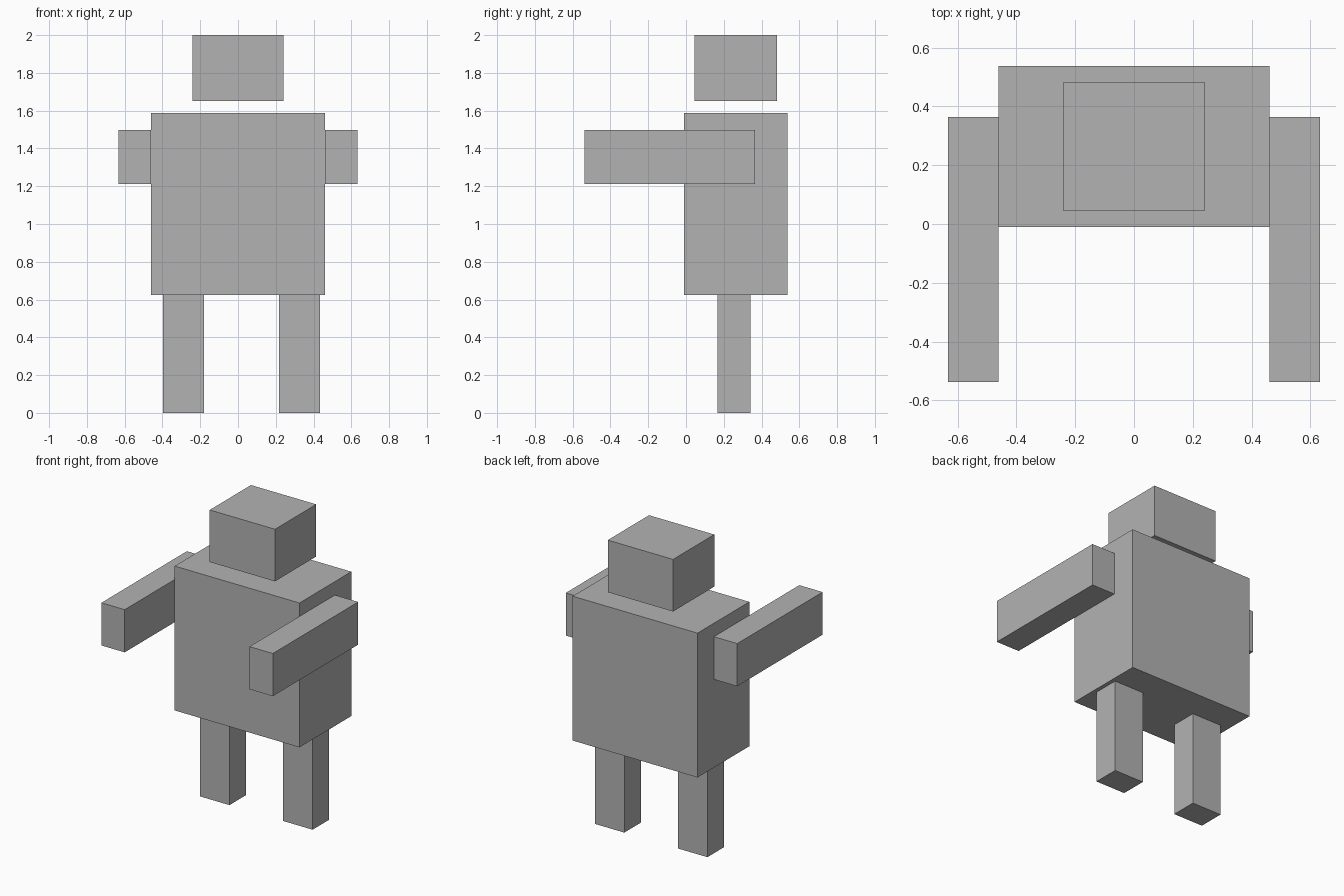
import bpy
from mathutils import Vector

old = bpy.data.objects.get("Cube")
if old:
    bpy.data.objects.remove(old, do_unlink=True)

# Single flat grey
grey = bpy.data.materials.new("plain_grey")
grey.use_nodes = True
colour = (0.45, 0.45, 0.45, 1)
grey.diffuse_color = colour
grey.node_tree.nodes["Principled BSDF"].inputs["Base Color"].default_value = colour


def box(name, low, high):
    """Flat-faced block spanning two opposite corners."""
    low, high = Vector(low), Vector(high)
    bpy.ops.mesh.primitive_cube_add(size=1, location=(low + high) / 2)
    block = bpy.context.object
    block.name = name
    block.scale = high - low
    bpy.ops.object.transform_apply(location=False, rotation=False, scale=True)
    block.data.materials.append(grey)
    return block


# Head floats just above the torso
box("head", (-0.241, 0.046, 1.652), (0.241, 0.481, 2))
box("torso", (-0.461, -0.01, 0.624), (0.461, 0.537, 1.588))

# Arms reach forward from the sides of the torso
box("right_arm", (-0.633, -0.537, 1.213), (-0.461, 0.364, 1.498))
box("left_arm", (0.461, -0.537, 1.213), (0.633, 0.364, 1.498))

# Legs sit slightly off centre
for name, inner_x in (("right_leg", -0.397), ("left_leg", 0.217)):
    box(name, (inner_x, 0.166, 0), (inner_x + 0.218, 0.341, 0.624))
